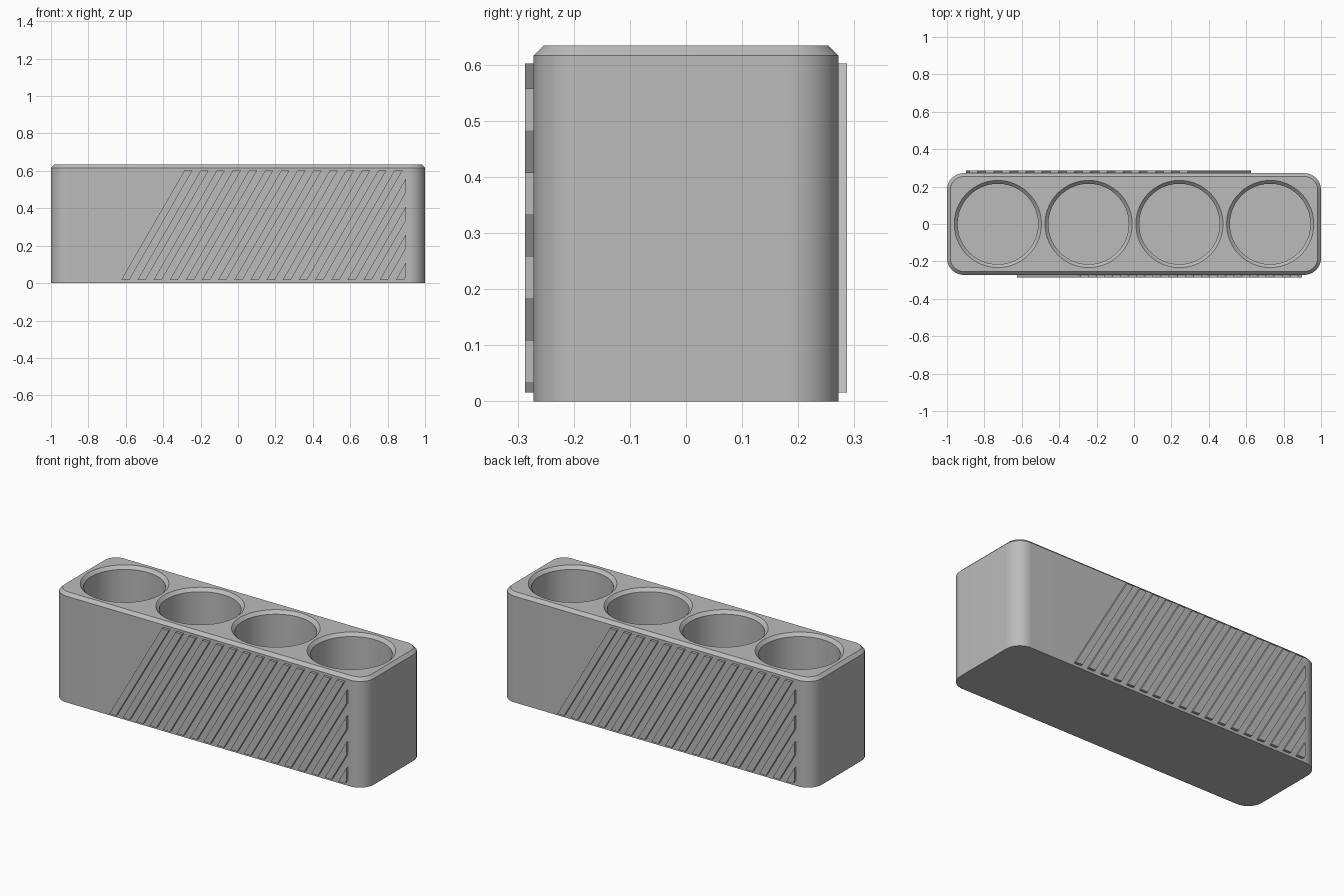
import bpy, bmesh, math
from mathutils import Vector

HALF_X, HALF_Y, HEIGHT = 1.0, 0.272, 0.634
CORNER, CHAMFER = 0.09, 0.018
WELL_R, WELL_FLOOR = 0.215, 0.05
PANEL_X, PANEL_LOW, PANEL_HIGH, RIB_OUT = 0.897, 0.016, 0.602, 0.287
LEAN = math.tan(math.radians(60))
PITCH = 0.1496            # vertical spacing of the ribs

if "Cube" in bpy.data.objects:
    bpy.data.objects.remove(bpy.data.objects["Cube"], do_unlink=True)

grey = bpy.data.materials.new("plain grey")
grey.use_nodes = True
grey.diffuse_color = (0.5, 0.5, 0.5, 1)
grey.node_tree.nodes["Principled BSDF"].inputs["Base Color"].default_value = (0.5, 0.5, 0.5, 1)


def make_object(name, bm):
    bmesh.ops.recalc_face_normals(bm, faces=bm.faces)
    mesh = bpy.data.meshes.new(name)
    bm.to_mesh(mesh)
    bm.free()
    mesh.materials.append(grey)
    obj = bpy.data.objects.new(name, mesh)
    bpy.context.collection.objects.link(obj)
    return obj


def loft(bm, outlines):
    """Join closed outlines into a capped solid."""
    rings = [[bm.verts.new(p) for p in outline] for outline in outlines]
    n = len(rings[0])
    for a, b in zip(rings, rings[1:]):
        for i in range(n):
            j = (i + 1) % n
            bm.faces.new((a[i], a[j], b[j], b[i]))
    bm.faces.new(rings[0][::-1])
    bm.faces.new(rings[-1])


def rounded_rectangle(inset, z, steps=16):
    r = CORNER - inset
    points = []
    for quarter, (sx, sy) in enumerate(((1, 1), (-1, 1), (-1, -1), (1, -1))):
        for i in range(steps + 1):
            a = math.pi / 2 * (quarter + i / steps)
            points.append((sx * (HALF_X - CORNER) + r * math.cos(a),
                           sy * (HALF_Y - CORNER) + r * math.sin(a), z))
    return points


def circle(x, r, z, sides=96):
    return [(x + r * math.cos(math.tau * i / sides),
             r * math.sin(math.tau * i / sides), z) for i in range(sides)]


# Block with rounded corners and a chamfered top
bm = bmesh.new()
loft(bm, [rounded_rectangle(0, 0), rounded_rectangle(0, HEIGHT - CHAMFER),
          rounded_rectangle(CHAMFER, HEIGHT)])
block = make_object("holder_block", bm)

# Four round wells with chamfered rims
bm = bmesh.new()
over = 0.004
for x in (-0.728, -0.243, 0.243, 0.728):
    loft(bm, [circle(x, WELL_R, WELL_FLOOR), circle(x, WELL_R, HEIGHT - CHAMFER),
              circle(x, WELL_R + CHAMFER + over, HEIGHT + over)])
cutter = make_object("well_cutter", bm)
cutter.hide_render = True
cut = block.modifiers.new("wells", 'BOOLEAN')
cut.operation, cut.solver, cut.object = 'DIFFERENCE', 'EXACT', cutter
bpy.context.view_layer.objects.active = block
block.select_set(True)
bpy.ops.object.modifier_apply(modifier="wells")
bpy.data.objects.remove(cutter, do_unlink=True)
bpy.ops.object.shade_smooth_by_angle(angle=math.radians(30))


# Slanted ribs, trimmed to a rectangular panel
def rib_panel(name):
    bm = bmesh.new()
    reach = PANEL_X + 0.1
    for k in range(-14, 15):
        base = 0.483 - LEAN * PANEL_X + k * PITCH
        corners = [(x, base + LEAN * x + up) for x, up in
                   ((-reach, 0), (reach, 0), (reach, PITCH / 2), (-reach, PITCH / 2))]
        bm.faces.new([bm.verts.new((x, -HALF_Y + 0.002, z)) for x, z in corners])
    for co, no in (((PANEL_X, 0, 0), (1, 0, 0)), ((-PANEL_X, 0, 0), (-1, 0, 0)),
                   ((0, 0, PANEL_HIGH), (0, 0, 1)), ((0, 0, PANEL_LOW), (0, 0, -1))):
        bmesh.ops.bisect_plane(bm, geom=bm.verts[:] + bm.edges[:] + bm.faces[:],
                               plane_co=co, plane_no=no, clear_outer=True)
    out = bmesh.ops.extrude_face_region(bm, geom=bm.faces[:], use_keep_orig=True)
    moved = [g for g in out["geom"] if isinstance(g, bmesh.types.BMVert)]
    bmesh.ops.translate(bm, verts=moved, vec=Vector((0, HALF_Y - 0.002 - RIB_OUT, 0)))
    return make_object(name, bm)


rib_panel("front_ribs")
rib_panel("back_ribs").rotation_euler.z = math.pi
